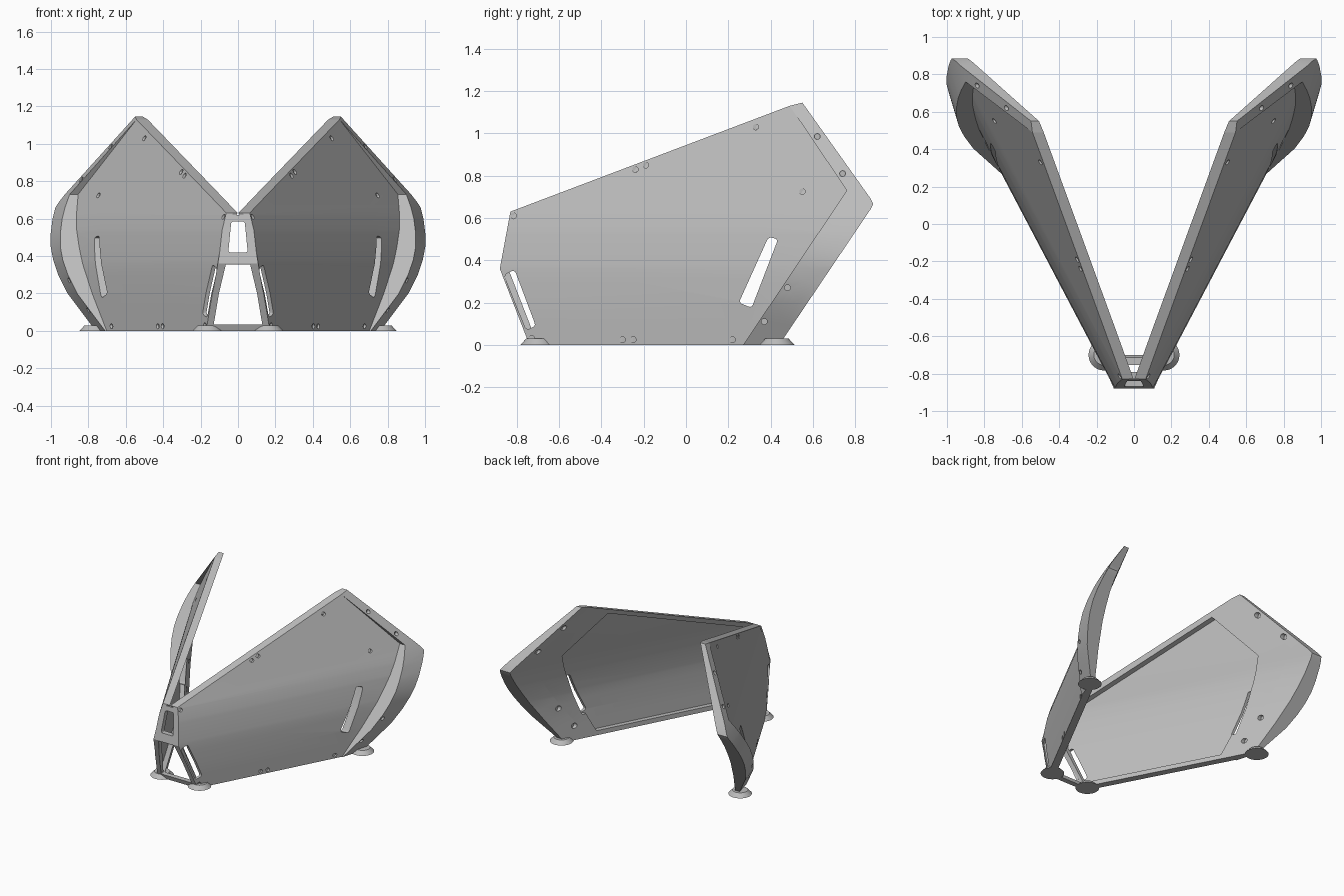
import bpy, bmesh, math
from mathutils import Matrix

cube = bpy.data.objects.get("Cube")
if cube:
    bpy.data.objects.remove(cube)

grey = bpy.data.materials.new("plain_grey")
grey.use_nodes = True
grey.diffuse_color = (0.5, 0.5, 0.5, 1)
grey.node_tree.nodes["Principled BSDF"].inputs["Base Color"].default_value = (0.5, 0.5, 0.5, 1)

# Height profiles: wall curve, flared rear edge, rear cut line, front edge
WALL = [(0, .56), (.2, .567), (.36, .562), (.45, .549), (.54, .53), (.62, .503),
        (.73, .455), (1.13, .285), (1.15, .276)]
FLARE = [(0, .71), (.1, .785), (.2, .86), (.3, .91), (.38, .937), (.45, .95), (.52, .95),
         (.6, .94), (.66, .925), (.73, .9), (1.13, .543), (1.15, .525)]
CUT = [(0, .27), (.73, .76), (1.13, .49), (1.15, .476)]
NOSE = [(0, -.74), (.36, -.88), (.63, -.83)]
LEVELS = sorted({z for z, _ in WALL + FLARE})
RIM = .06


def lerp(knots, z):
    for (a, p), (b, q) in zip(knots, knots[1:]):
        if z <= b:
            return p + (q - p) * (z - a) / (b - a)
    return knots[-1][1]


def wall(y, z, inset=0):
    return .526 * y + lerp(WALL, z) - inset


def flare(y, z):
    return lerp(FLARE, z) + .3 * (y - lerp(CUT, z))


def inner(inset):
    return lambda y, z: wall(y, z, inset)


def finish(name, bm, shade=True):
    bmesh.ops.recalc_face_normals(bm, faces=bm.faces)
    mesh = bpy.data.meshes.new(name)
    bm.to_mesh(mesh)
    bm.free()
    mesh.materials.append(grey)
    obj = bpy.data.objects.new(name, mesh)
    bpy.context.collection.objects.link(obj)
    return obj


def slab(name, outline, near, far, front=False, rounding=0, slices=True):
    """Solid from a flat outline, its two skins placed by depth functions."""
    bm = bmesh.new()
    face = bm.faces.new([bm.verts.new((0, u, z)) for u, z in outline])
    if rounding:
        bmesh.ops.bevel(bm, geom=list(bm.verts), offset=rounding, segments=3,
                        affect='VERTICES', profile=.5)
    if slices:
        bmesh.ops.triangulate(bm, faces=list(bm.faces))
        for z in LEVELS[1:]:
            bmesh.ops.bisect_plane(bm, geom=bm.verts[:] + bm.edges[:] + bm.faces[:],
                                   dist=1e-5, plane_co=(0, 0, z), plane_no=(0, 0, 1))
    old = list(bm.verts)
    ext = bmesh.ops.extrude_face_region(bm, geom=list(bm.faces), use_keep_orig=True)
    new = [v for v in ext["geom"] if isinstance(v, bmesh.types.BMVert)]
    for verts, depth in ((old, near), (new, far)):
        for v in verts:
            d = depth(v.co.y, v.co.z)
            v.co = (v.co.y, d, v.co.z) if front else (d, v.co.y, v.co.z)
    return finish(name, bm)


def cut(obj, cutters):
    for c in cutters:
        m = obj.modifiers.new("cut", 'BOOLEAN')
        m.operation, m.solver, m.object = 'DIFFERENCE', 'EXACT', c
    bpy.context.view_layer.update()
    dg = bpy.context.evaluated_depsgraph_get()
    mesh = bpy.data.meshes.new_from_object(obj.evaluated_get(dg))
    obj.modifiers.clear()
    obj.data = mesh


def smooth(obj, mirror=True):
    obj.data.shade_smooth()
    obj.data.set_sharp_from_angle(angle=math.radians(25))
    if mirror:
        m = obj.modifiers.new("mirror", 'MIRROR')
        m.use_mirror_merge = False


def pegs(name, spots, depth_at, radius):
    """Short rods along x, used to drill shallow screw holes."""
    bm = bmesh.new()
    for y, z in spots:
        bmesh.ops.create_cone(bm, cap_ends=True, segments=12, radius1=radius, radius2=radius,
                              depth=.06, matrix=Matrix.Translation((depth_at(y, z), y, z))
                              @ Matrix.Rotation(math.pi / 2, 4, 'Y'))
    return finish(name, bm)


def const(value):
    return lambda u, z: value


# Cutters
grip_slot = slab("grip_slot", [(.39, .51), (.435, .5), (.31, .175), (.25, .2)],
                 const(-.5), const(1.5), rounding=.015, slices=False)
front_slot = slab("front_slot", [(-.86, .33), (-.81, .355), (-.71, .09), (-.755, .07)],
                  const(-.5), const(1.5), rounding=.015, slices=False)
upper_window = slab("upper_window", [(-.052, .42), (.052, .42), (.036, .585), (-.036, .585)],
                    const(-1.2), const(-.5), True, .012, False)
lower_window = slab("lower_window", [(-.14, .035), (.14, .035), (.07, .355), (-.07, .355)],
                    const(-1.2), const(-.5), True, .012, False)
panel_holes = pegs("panel_holes", [(-.815, .61), (-.24, .83), (-.19, .85), (.33, 1.03), (.55, .725),
                                   (.22, .025), (-.25, .025), (-.3, .025), (-.73, .03)],
                   lambda y, z: wall(y, z) + .018, .014)
band_spots = [(.62, .985), (.74, .81), (.48, .27), (.37, .11)]
band_holes = pegs("band_holes", band_spots, lambda y, z: flare(y, z) + .012, .014)
back_holes = pegs("back_holes", band_spots, lambda y, z: wall(y, z, RIM) - .012, .02)

# Side walls: thin curved skin
panel = slab("side_panel", [(-.74, 0), (-.88, .36), (-.83, .63), (.49, 1.13), (.76, .73), (.27, 0)],
             wall, inner(.02))
cut(panel, [grip_slot, front_slot, panel_holes])

# Raised ribs on the inside of each wall
top_rib = slab("top_rib", [(-.83, .63), (.49, 1.13), (.5, 1.1), (-.82, .595)],
               inner(.012), inner(RIM))
bottom_rib = slab("bottom_rib", [(-.74, 0), (.27, 0), (.29, .035), (-.752, .035)],
                  inner(.012), inner(RIM))
front_rib = slab("front_rib", [(-.74, 0), (-.88, .36), (-.83, .63), (-.81, .63), (-.86, .36), (-.72, 0)],
                 inner(.012), inner(.035))
rear_rib = slab("rear_rib", [(.31, 1.06), (.49, 1.13), (.76, .73), (.27, 0), (.2, 0), (.54, .72)],
                inner(.012), inner(RIM))
cut(rear_rib, [grip_slot])
cut(front_rib, [front_slot])

# Flared rear band standing proud of the wall
rear_band = slab("rear_band", [(.49, 1.13), (.55, 1.145), (.87, .695), (.885, .665), (.875, .645),
                               (.44, 0), (.27, 0), (.76, .73)], flare, inner(RIM))
cut(rear_band, [band_holes, back_holes])

# Folded nose frame joining both walls
nose = slab("nose_frame", [(-.168, 0), (.168, 0), (.098, .36), (.065, .62), (-.065, .62), (-.098, .36)],
            lambda x, z: lerp(NOSE, z), lambda x, z: lerp(NOSE, z) + .04, True)
cut(nose, [upper_window, lower_window])

# Round feet
bm = bmesh.new()
for x, y in ((.16, -.7), (.765, .43)):
    bmesh.ops.create_cone(bm, cap_ends=True, segments=32, radius1=.083, radius2=.055, depth=.03,
                          matrix=Matrix.Translation((x, y, .015)))
feet = finish("feet", bm)

for part in (panel, top_rib, bottom_rib, front_rib, rear_rib, rear_band, feet):
    smooth(part)
smooth(nose, mirror=False)

for helper in (grip_slot, front_slot, upper_window, lower_window, panel_holes, band_holes, back_holes):
    bpy.data.objects.remove(helper)
